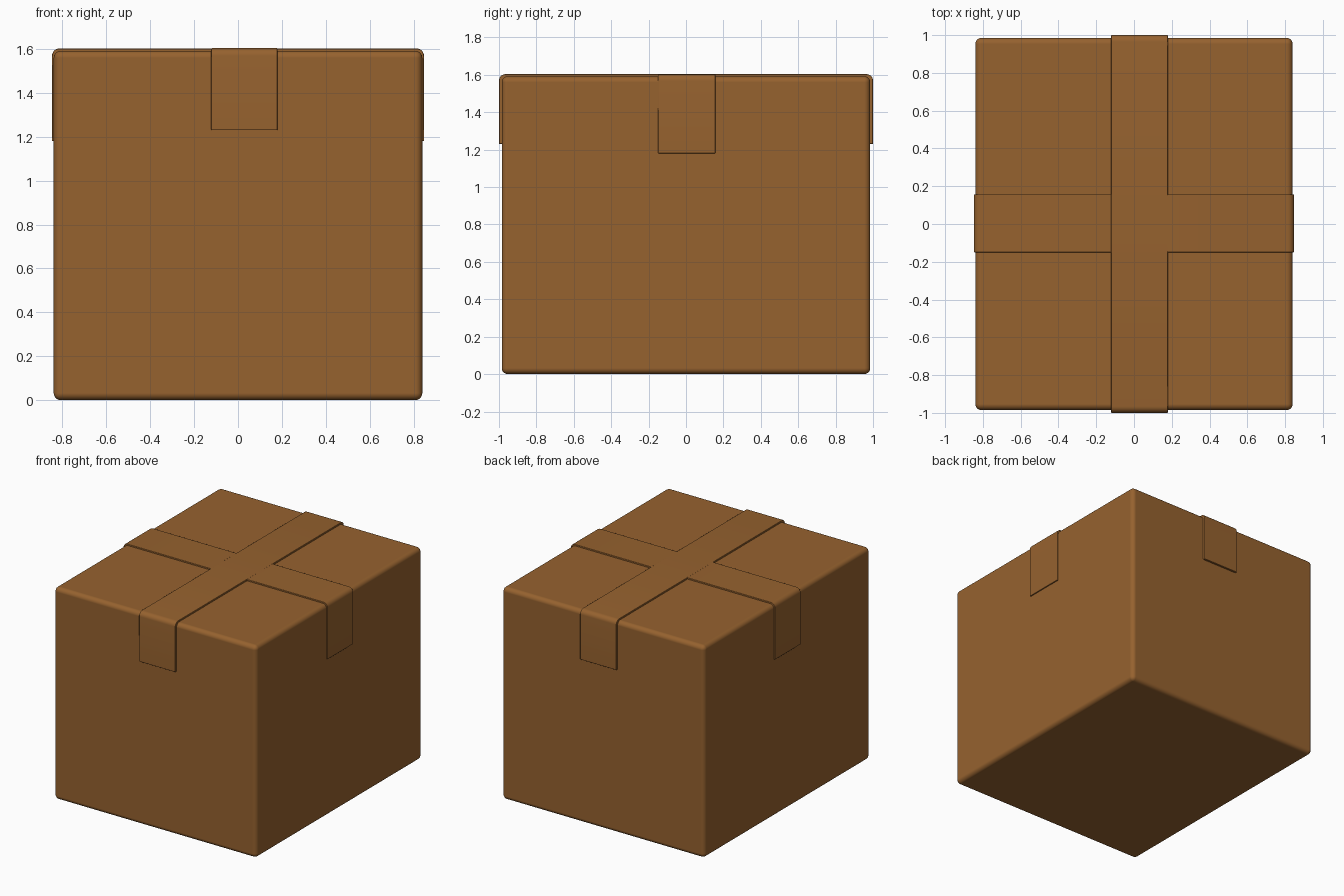
import bpy, bmesh, math

if "Cube" in bpy.data.objects:
    bpy.data.objects.remove(bpy.data.objects["Cube"])

cardboard = bpy.data.materials.new("cardboard brown")
cardboard.diffuse_color = (0.305, 0.122, 0.028, 1)
cardboard.use_nodes = True
cardboard.node_tree.nodes["Principled BSDF"].inputs["Base Color"].default_value = cardboard.diffuse_color

HX, HY, TOP = 0.84, 0.985, 1.592   # box half sizes and height


def finish(name, bm, bevel, segments):
    """Turn a bmesh into a smooth-shaded object with rounded edges."""
    bmesh.ops.recalc_face_normals(bm, faces=bm.faces)
    mesh = bpy.data.meshes.new(name)
    bm.to_mesh(mesh)
    bm.free()
    mesh.materials.append(cardboard)
    obj = bpy.data.objects.new(name, mesh)
    bpy.context.collection.objects.link(obj)
    bpy.ops.object.select_all(action='DESELECT')
    obj.select_set(True)
    bpy.context.view_layer.objects.active = obj
    bpy.ops.object.shade_smooth_by_angle(angle=math.radians(35))
    mod = obj.modifiers.new("rounded edges", 'BEVEL')
    mod.width, mod.segments = bevel, segments
    mod.limit_method = 'ANGLE'
    mod.angle_limit = math.radians(40)
    mod.harden_normals = True
    return obj


def strap_path(half, top, radius, bottom):
    """Upside-down U running up one side, over the lid and down the other."""
    right = [(half, bottom)]
    for i in range(7):
        a = math.radians(15 * i)
        right.append((half - radius + radius * math.cos(a),
                      top - radius + radius * math.sin(a)))
    return right + [(-u, z) for u, z in reversed(right)]


def tape(name, half, top, bottom, low, high, along_x):
    """Thin tape strip, from low to high across its width."""
    outer = strap_path(half, top, 0.035, bottom)
    inner = strap_path(half - 0.025, top - 0.025, 0.02, bottom)
    bm = bmesh.new()
    rings = []
    for (uo, zo), (ui, zi) in zip(outer, inner):
        section = [(uo, low, zo), (uo, high, zo), (ui, high, zi), (ui, low, zi)]
        rings.append([bm.verts.new((u, w, z) if along_x else (w, u, z))
                      for u, w, z in section])
    for a, b in zip(rings, rings[1:]):
        for i in range(4):
            j = (i + 1) % 4
            bm.faces.new((a[i], a[j], b[j], b[i]))
    bm.faces.new(rings[0])
    bm.faces.new(rings[-1])
    return finish(name, bm, 0.004, 2)


# Cardboard box body
bm = bmesh.new()
bmesh.ops.create_cube(bm, size=1)
for v in bm.verts:
    v.co = (v.co.x * 2 * HX, v.co.y * 2 * HY, (v.co.z + 0.5) * TOP)
finish("box_body", bm, 0.032, 5)

# Crossed tape strips over the lid
tape("front_to_back_tape", 1.0, 1.604, 1.23, -0.122, 0.18, False)
tape("side_to_side_tape", 0.848, 1.603, 1.18, -0.15, 0.157, True)
